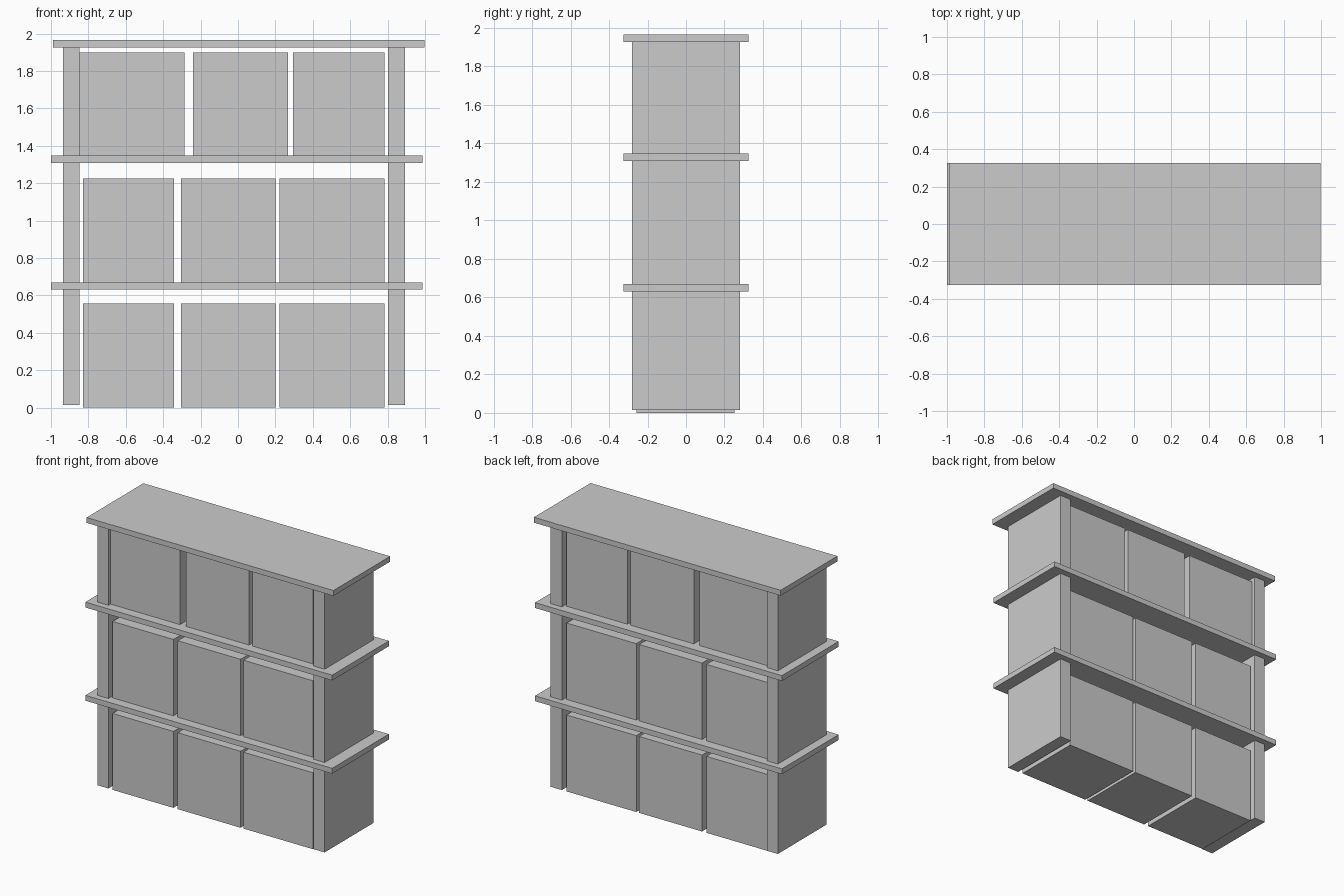
import bpy

if "Cube" in bpy.data.objects:
    bpy.data.objects.remove(bpy.data.objects["Cube"])


def box(name, x, y, z):
    """Axis-aligned box from (min, max) ranges."""
    bpy.ops.mesh.primitive_cube_add(
        size=1, location=[(a + b) / 2 for a, b in (x, y, z)])
    ob = bpy.context.object
    ob.name = name
    ob.scale = [b - a for a, b in (x, y, z)]
    bpy.ops.object.transform_apply(location=False, rotation=False, scale=True)
    return ob


BOARD_Y = (-0.326, 0.326)
PANEL_Y = (-0.28, 0.28)
BIN_Y = (-0.256, 0.253)

# Side panels
box("left_side_panel", (-0.935, -0.847), PANEL_Y, (0.015, 1.927))
box("right_side_panel", (0.803, 0.893), PANEL_Y, (0.015, 1.927))

# Overhanging top and two shelves
box("top_board", (-0.99, 0.996), BOARD_Y, (1.926, 1.965))
for label, z in (("lower", 0.63), ("upper", 1.308)):
    box(label + "_shelf", (-1.0, 0.986), BOARD_Y, (z, z + 0.039))

# Storage boxes: three per row, the top row in reversed order
standard = ((-0.83, -0.341), (-0.306, 0.2), (0.223, 0.784))
reversed_row = ((-0.848, -0.287), (-0.24, 0.268), (0.294, 0.784))
rows = (("bottom", 0.0, standard),
        ("middle", 0.669, standard),
        ("top", 1.343, reversed_row))
for row, z, spans in rows:
    for i, x in enumerate(spans, 1):
        box(f"{row}_storage_box_{i}", x, BIN_Y, (z, z + 0.556))
